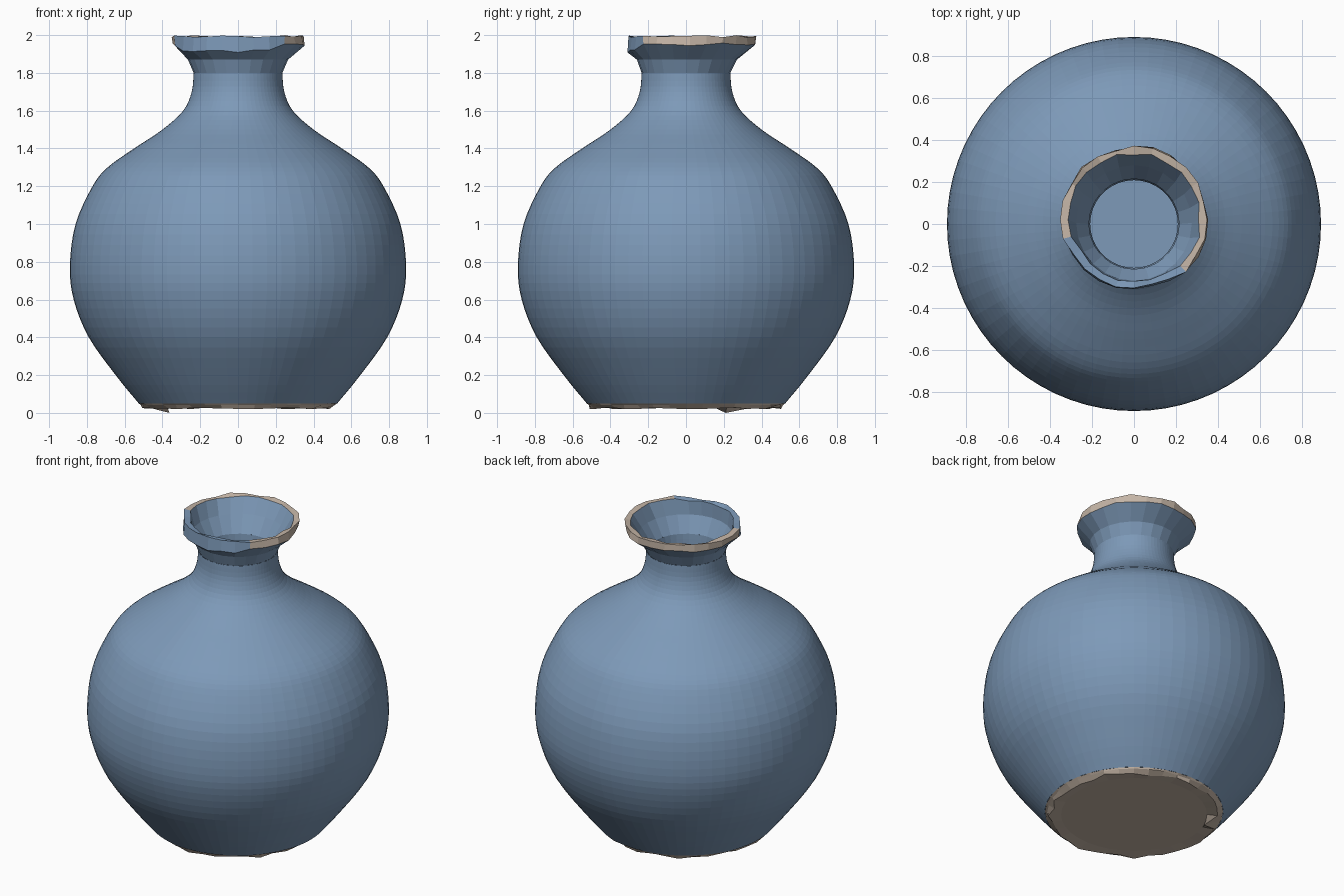
import bpy, math, random

random.seed(4)
cube = bpy.data.objects.get("Cube")
if cube:
    bpy.data.objects.remove(cube)


def material(name, rgb):
    m = bpy.data.materials.new(name)
    m.use_nodes = True
    m.diffuse_color = (*rgb, 1)
    m.node_tree.nodes["Principled BSDF"].inputs["Base Color"].default_value = (*rgb, 1)
    return m


BLUE = material("blue glaze", (0.205, 0.32, 0.48))
CLAY = material("bare clay", (0.56, 0.465, 0.385))


def smooth_profile(pts, steps):
    """Catmull-Rom curve through (radius, height) points."""
    out = []
    for i in range(len(pts) - 1):
        quad = [pts[max(0, min(len(pts) - 1, i + k))] for k in (-1, 0, 1, 2)]
        for s in range(steps):
            t = s / steps
            out.append(tuple(
                0.5 * (2 * b + (c - a) * t + (2 * a - 5 * b + 4 * c - d) * t * t
                       + (3 * b - a - 3 * c + d) * t ** 3)
                for a, b, c, d in zip(*quad)))
    return out + [pts[-1]]


def lathe(name, rings, segments, is_clay=lambda row, angle: False, shape=None,
          cap_start=False, cap_end=False):
    """Spin rings about z; shape(row, angle, r, z) may bend a ring."""
    verts, faces, mats = [], [], []
    for row, (r, z) in enumerate(rings):
        for j in range(segments):
            a = math.tau * j / segments
            rr, zz, dy = shape(row, a, r, z) if shape else (r, z, 0)
            verts.append((rr * math.cos(a), rr * math.sin(a) + dy, zz))
    for row in range(len(rings) - 1):
        for j in range(segments):
            k = (j + 1) % segments
            b, t = row * segments, (row + 1) * segments
            faces.append((b + j, b + k, t + k, t + j))
            mats.append(int(is_clay(row, math.tau * (j + 0.5) / segments)))
    if cap_start:
        faces.append(tuple(reversed(range(segments))))
        mats.append(int(is_clay(0, 0)))
    if cap_end:
        faces.append(tuple(range(len(verts) - segments, len(verts))))
        mats.append(0)
    mesh = bpy.data.meshes.new(name)
    mesh.from_pydata(verts, [], faces)
    mesh.materials.append(BLUE)
    mesh.materials.append(CLAY)
    mesh.polygons.foreach_set("material_index", mats)
    mesh.update()
    obj = bpy.data.objects.new(name, mesh)
    bpy.context.collection.objects.link(obj)
    return obj


# Round body with its shoulder and neck
outer = [(0.525, 0.05), (0.64, 0.19), (0.79, 0.4), (0.87, 0.6), (0.89, 0.78),
         (0.86, 1.0), (0.77, 1.2), (0.69, 1.3), (0.55, 1.4), (0.4, 1.5),
         (0.29, 1.6), (0.245, 1.7), (0.235, 1.8)]
lathe("body", smooth_profile(outer, 4), 72)


# Rough unglazed foot with one low bump
def chip_foot(row, a, r, z):
    if row == 1:
        r += random.uniform(-0.025, 0.01)
        z += random.uniform(-0.006, 0.006)
        if abs(a - math.radians(152)) < 0.1:
            r, z = 0.42, 0
    elif row == 2:
        r += random.uniform(-0.012, 0)
    return r, z, 0


lathe("foot", [(0.43, 0.03), (0.5, 0.025), (0.522, 0.042), (0.525, 0.05)], 36,
      is_clay=lambda row, a: True, shape=chip_foot, cap_start=True)


# Flared lip, chipped back to a steep glazed edge at the front
def at_front(a):
    return math.radians(198) < a < math.radians(313)


def chip_lip(row, a, r, z):
    if row in (2, 3, 4):
        r += random.uniform(-0.008, 0.008)
        z += random.uniform(-0.008, 0.008) if row == 2 else random.uniform(-0.012, 0)
        if at_front(a):
            r -= 0.02
            z -= 0.035 if row == 2 else 0
    return r, z, 0.02 if row in (2, 3, 4) else 0.005 if row in (1, 5) else 0


lathe("lip", [(0.235, 1.8), (0.265, 1.87), (0.35, 1.95), (0.345, 2.0),
              (0.315, 1.995), (0.275, 1.9), (0.215, 1.8)], 24,
      is_clay=lambda row, a: row in (2, 3) and not at_front(a), shape=chip_lip)

# Hollow inside, from throat to floor
inner = [(0.215, 1.8), (0.21, 1.68), (0.25, 1.58), (0.5, 1.37), (0.72, 1.18),
         (0.84, 0.78), (0.74, 0.4), (0.5, 0.09)]
lathe("inner_wall", smooth_profile(inner, 3), 36, cap_end=True)
